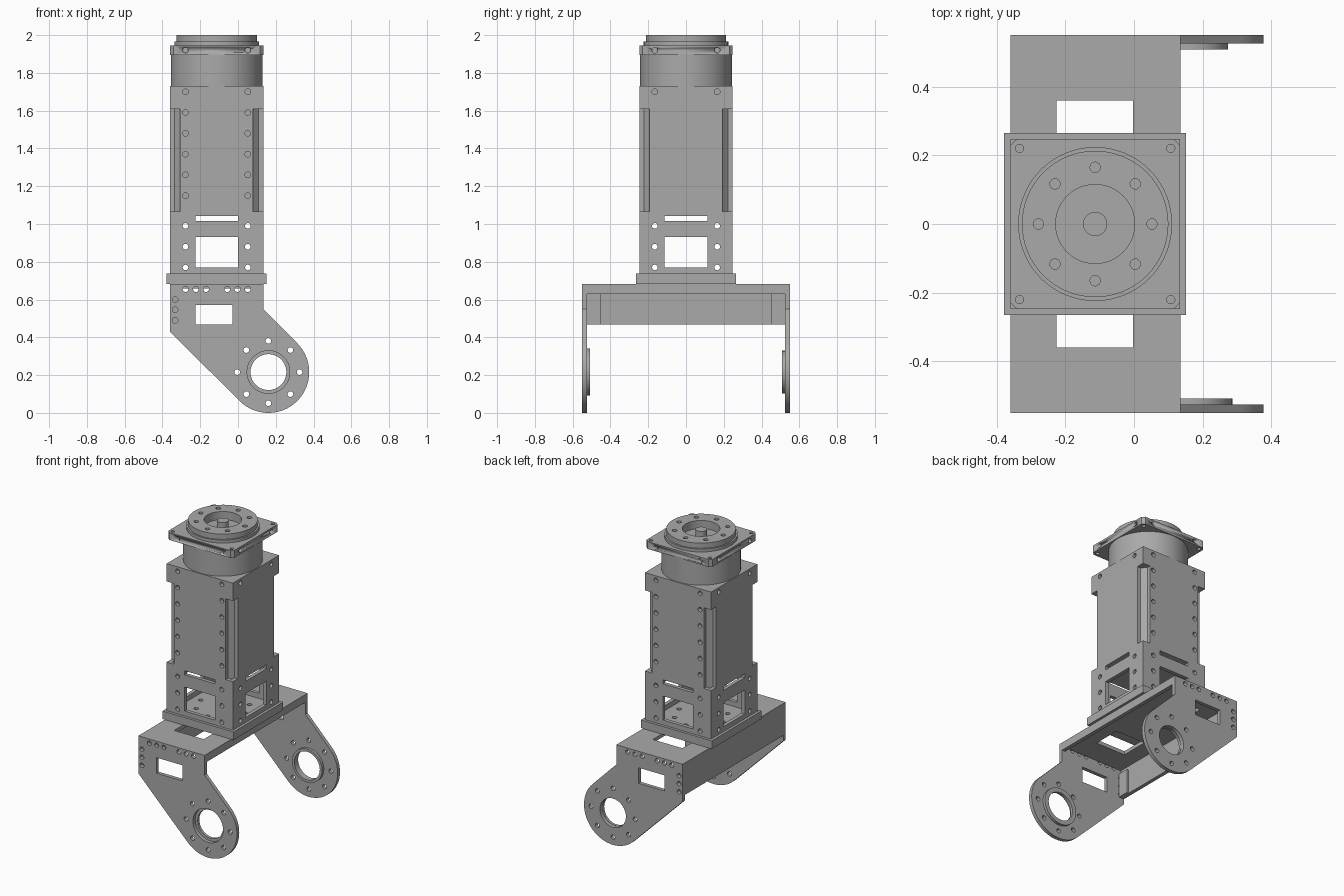
import bpy, bmesh
from math import sin, cos, pi, radians

if "Cube" in bpy.data.objects:
    bpy.data.objects.remove(bpy.data.objects["Cube"], do_unlink=True)

GREY = (0.4, 0.4, 0.4, 1)
metal = bpy.data.materials.new("grey metal")
metal.use_nodes = True
metal.diffuse_color = GREY
metal.node_tree.nodes["Principled BSDF"].inputs["Base Color"].default_value = GREY

CX = -0.113          # tower axis
HALF = 0.247         # half width of the tower
WALL = 0.025         # sheet thickness
INNER = HALF - WALL
BOLT = 0.165         # bolt spacing radius
HOLE = 0.015
PLANES = {
    "XY": lambda u, v, w: (u, v, w),
    "XZ": lambda u, v, w: (u, w, v),
    "YZ": lambda u, v, w: (w, u, v),
}


def circle(u, v, r, n=40, start=0, end=2 * pi):
    full = end - start > 6
    steps = n if full else n + 1
    return [(u + r * cos(start + (end - start) * i / n),
             v + r * sin(start + (end - start) * i / n)) for i in range(steps)]


def rect(u0, u1, v0, v1):
    return [(u0, v0), (u1, v0), (u1, v1), (u0, v1)]


def square(h, c=0):
    """Square about the tower axis with corners clipped by c."""
    if not c:
        return rect(CX - h, CX + h, -h, h)
    pts = [(h, c - h), (h, h - c), (h - c, h), (c - h, h),
           (-h, h - c), (-h, c - h), (c - h, -h), (h - c, -h)]
    return [(CX + u, v) for u, v in pts]


def bolt_ring(u, v, r=BOLT, hole=HOLE):
    return [circle(u + r * cos(i * pi / 4), v + r * sin(i * pi / 4), hole, 16)
            for i in range(8)]


def plate(name, outline, holes, plane, lo, hi):
    """Flat outline with holes, extruded from lo to hi along the plane normal."""
    curve = bpy.data.curves.new(name, "CURVE")
    curve.dimensions, curve.fill_mode = "2D", "BOTH"
    curve.extrude = (hi - lo) / 2
    for loop in [outline] + holes:
        spline = curve.splines.new("POLY")
        spline.points.add(len(loop) - 1)
        for point, (u, v) in zip(spline.points, loop):
            point.co = (u, v, 0, 1)
        spline.use_cyclic_u = True
    temp = bpy.data.objects.new(name + " outline", curve)
    bpy.context.collection.objects.link(temp)
    graph = bpy.context.evaluated_depsgraph_get()
    mesh = bpy.data.meshes.new_from_object(temp.evaluated_get(graph))
    bpy.data.objects.remove(temp, do_unlink=True)
    bpy.data.curves.remove(curve)

    bm = bmesh.new()
    bm.from_mesh(mesh)
    for vert in bm.verts:
        u, v, w = vert.co
        vert.co = PLANES[plane](u, v, w + (lo + hi) / 2)
    bmesh.ops.remove_doubles(bm, verts=bm.verts, dist=1e-5)
    bmesh.ops.recalc_face_normals(bm, faces=bm.faces)
    bm.to_mesh(mesh)
    bm.free()
    mesh.materials.clear()
    mesh.materials.append(metal)
    obj = bpy.data.objects.new(name, mesh)
    bpy.context.collection.objects.link(obj)
    bpy.ops.object.select_all(action="DESELECT")
    obj.select_set(True)
    bpy.context.view_layer.objects.active = obj
    bpy.ops.object.shade_smooth_by_angle(angle=radians(30))
    return obj


# Bracket arms with a round pivot end
PX, PZ, PR = 0.161, 0.216, 0.216
LEFT, RIGHT, TOP, LOW = -0.36, 0.135, 0.683, 0.467
arm = [(LEFT, 0.43)] + circle(PX, PZ, PR, 40, -0.75 * pi, 0.25 * pi)
arm += [(RIGHT, 0.55), (RIGHT, TOP), (LEFT, TOP)]
arm_holes = [rect(-0.225, -0.03, LOW, 0.572)] + bolt_ring(PX, PZ)
arm_holes += [circle(CX + s * d, 0.655, HOLE, 16)
              for s in (-1, 1) for d in (0.056, 0.11, BOLT)]
arm_holes += [circle(-0.333, z, HOLE, 16) for z in (0.6, 0.546, 0.49)]
for name, side, outer, bore in (("front", -1, 0.125, 0.113), ("back", 1, 0.113, 0.097)):
    lo, hi = sorted((side * 0.525, side * 0.55))
    plate(name + "_arm", arm, arm_holes + [circle(PX, PZ, bore)], "XZ", lo, hi)
    lo, hi = sorted((side * 0.507, side * 0.525))
    plate(name + "_pivot_ring", circle(PX, PZ, outer), [circle(PX, PZ, 0.095)],
          "XZ", lo, hi)
    lo, hi = sorted((side * 0.45, side * 0.525))
    plate(name + "_wall_tab", rect(lo, hi, LOW, 0.63), [],
          "YZ", LEFT + WALL, LEFT + WALL * 1.6)

# Bracket channel
windows = [rect(-0.225, -0.003, *sorted((s * 0.17, s * 0.36))) for s in (-1, 1)]
plate("bracket_top", rect(LEFT, RIGHT, -0.525, 0.525), windows, "XY", TOP - WALL, TOP)
plate("bracket_wall", rect(-0.525, 0.525, LOW, TOP - WALL), [], "YZ", LEFT, LEFT + WALL)
plate("bracket_lip", rect(-0.525, 0.525, 0.63, TOP - WALL), [], "YZ", RIGHT - WALL, RIGHT)

# Base of the tower
BASE = 0.737
plate("tower_base", square(0.265), bolt_ring(CX, 0), "XY", TOP, BASE)

# Four tower panels, narrowed along the corners
SHOULDER, N_LOW, N_HIGH, NARROW = 1.73, 1.065, 1.61, 0.193


def panel(name, c, half, plane, lo, hi, rows):
    right = [(half, BASE), (half, N_LOW), (NARROW, N_LOW),
             (NARROW, N_HIGH), (half, N_HIGH), (half, SHOULDER)]
    outline = right + [(-u, z) for u, z in reversed(right)]
    holes = [rect(c - 0.113, c + 0.113, 0.77, 0.932),
             rect(c - 0.113, c + 0.113, 1.015, 1.042)]
    holes += [circle(c + s * BOLT, z, HOLE, 16) for z in rows for s in (-1, 1)]
    plate(name, [(c + u, z) for u, z in outline], holes, plane, lo, hi)


few = [0.77, 0.88, 0.99, 1.7]
many = few + [1.15 + 0.11 * i for i in range(5)]
panel("front_panel", CX, HALF, "XZ", -HALF, -INNER, many)
panel("back_panel", CX, HALF, "XZ", INNER, HALF, many)
panel("left_panel", 0, INNER, "YZ", CX + INNER, CX + HALF, few)
panel("right_panel", 0, INNER, "YZ", CX - HALF, CX - INNER, few)

# Core seen in the corner gaps, its cap, and the round housing
plate("core", square(INNER, INNER - NARROW), [], "XY", 1.042, SHOULDER - 0.01)
plate("core_cap", square(INNER), [], "XY", N_HIGH, SHOULDER)
plate("round_housing", circle(CX, 0, 0.243, 64), [], "XY", SHOULDER, 1.895)

# Square flange with corner holes and blind side holes
corners = [circle(CX + sx * 0.22, sy * 0.22, 0.012, 16) for sx in (-1, 1) for sy in (-1, 1)]
flange = plate("flange", square(HALF, 0.018), corners, "XY", 1.895, 1.945)
for plane, c, mid in (("XZ", CX, 0), ("YZ", 0, CX)):
    for side in (-1, 1):
        for s in (-1, 1):
            edge = mid + side * HALF
            cutter = plate("side_hole_cutter", circle(c + s * BOLT, 1.92, HOLE, 16), [],
                           plane, edge - 0.02, edge + 0.02)
            cutter.hide_render = True
            cutter.hide_set(True)
            cutter.display_type = "WIRE"
            cut = flange.modifiers.new("side hole", "BOOLEAN")
            cut.operation, cut.solver, cut.object = "DIFFERENCE", "EXACT", cutter
# Apply the cuts and drop the cutters
graph = bpy.context.evaluated_depsgraph_get()
flange_mesh = bpy.data.meshes.new_from_object(flange.evaluated_get(graph))
flange.modifiers.clear()
flange.data = flange_mesh
for obj in [o for o in bpy.data.objects if o.name.startswith("side_hole_cutter")]:
    bpy.data.objects.remove(obj, do_unlink=True)

# Output disc with recess, bolt holes and shaft
recess = circle(CX, 0, 0.115, 48)
plate("disc_step", circle(CX, 0, 0.224, 64), [recess], "XY", 1.945, 1.965)
plate("output_disc", circle(CX, 0, 0.213, 64), [recess] + bolt_ring(CX, 0), "XY", 1.965, 2)
plate("shaft", circle(CX, 0, 0.035), [], "XY", 1.945, 1.995)
